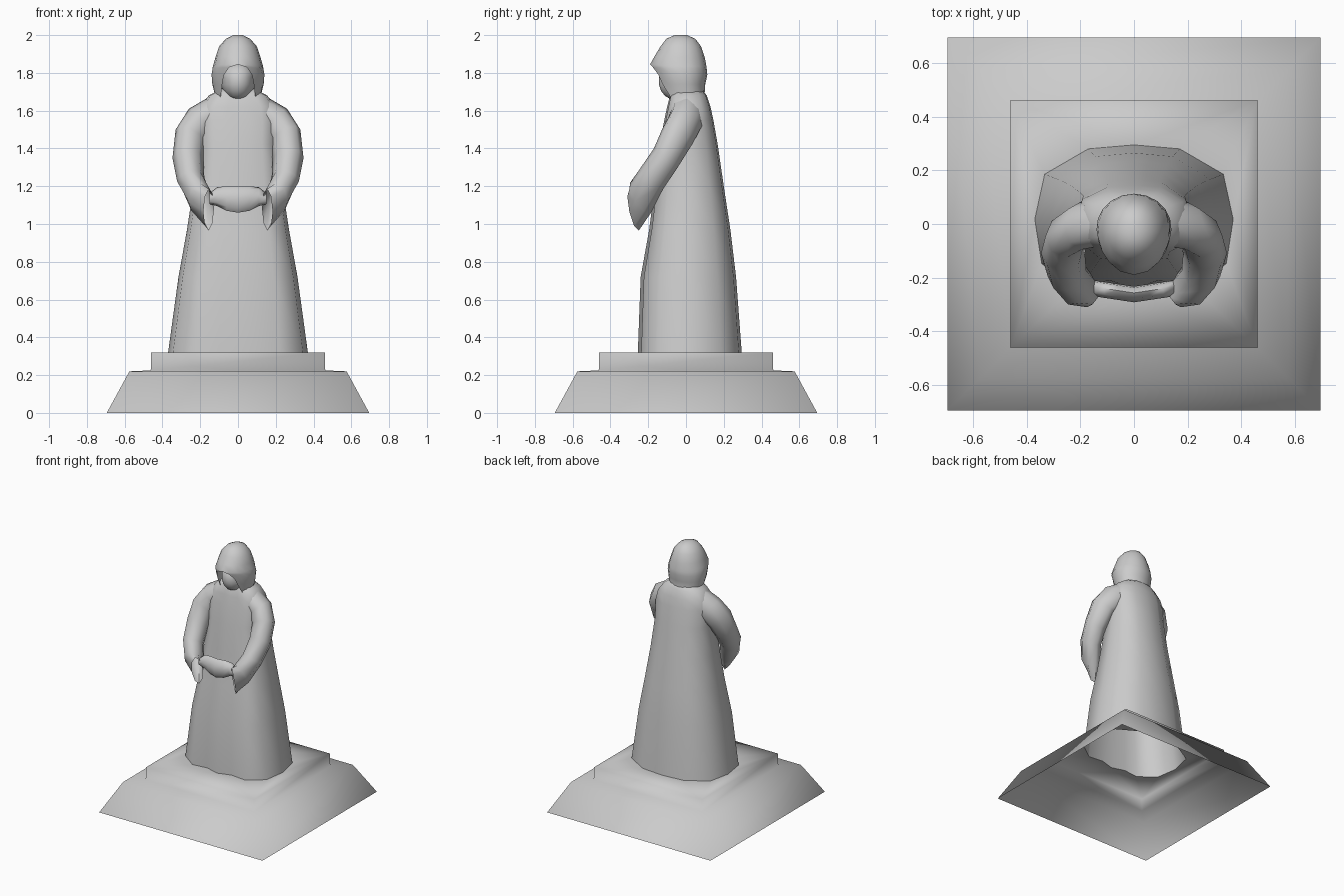
import bpy, bmesh
from math import sin, cos, pi, radians
from mathutils import Vector

if "Cube" in bpy.data.objects:
    bpy.data.objects.remove(bpy.data.objects["Cube"])


def finish(name, bm, angle=None):
    bmesh.ops.recalc_face_normals(bm, faces=bm.faces[:])
    me = bpy.data.meshes.new(name)
    bm.to_mesh(me)
    bm.free()
    ob = bpy.data.objects.new(name, me)
    bpy.context.collection.objects.link(ob)
    for p in me.polygons:
        p.use_smooth = True
    if angle:
        bpy.context.view_layer.objects.active = ob
        ob.select_set(True)
        bpy.ops.object.shade_smooth_by_angle(angle=radians(angle))
        ob.select_set(False)
    return ob


def loft(name, rings, closed=True, cap_start=False, cap_end=False, angle=None):
    bm = bmesh.new()
    loops = [[bm.verts.new(p) for p in r] for r in rings]
    n = len(loops[0])
    for a, b in zip(loops, loops[1:]):
        for i in range(n if closed else n - 1):
            j = (i + 1) % n
            bm.faces.new((a[i], a[j], b[j], b[i]))
    if cap_start:
        bm.faces.new(loops[0])
    if cap_end:
        bm.faces.new(loops[-1])
    bmesh.ops.remove_doubles(bm, verts=bm.verts[:], dist=0.0005)
    return finish(name, bm, angle)


# Robe cross-section: one half, unit width, back +1 to front -1, mirrored
HALF = [(0, 1), (.46, .95), (.9, .63), (1, .06), (.93, -.58),
        (.6, -.93), (.28, -.88), (0, -1)]
SECTION = HALF + [(-x, y) for x, y in HALF[-2:0:-1]]


def robe_ring(z, w, back, front):
    return [(x * w, y * (back if y > 0 else -front), z) for x, y in SECTION]


# Robe body up to the shoulders
robe = [(.32, .37, .295, -.255), (.72, .315, .265, -.24), (.97, .27, .235, -.195),
        (1.2, .235, .20, -.165), (1.42, .21, .168, -.14), (1.55, .215, .145, -.115),
        (1.62, .20, .13, -.10), (1.68, .155, .11, -.085), (1.72, .08, .08, -.06)]
loft("robe", [robe_ring(*r) for r in robe], cap_end=True, angle=60)

# Stepped square plinth, hollow below, its top joined round the robe hem
bm = bmesh.new()
loops = []
for h, z in [(.695, 0), (.575, .22), (.462, .225), (.46, .32)]:
    loops.append([bm.verts.new((sx * h, sy * h, z))
                  for sx, sy in [(-1, -1), (1, -1), (1, 1), (-1, 1)]])
for a, b in zip(loops, loops[1:]):
    for i in range(4):
        j = (i + 1) % 4
        bm.faces.new((a[i], a[j], b[j], b[i]))
hem = [bm.verts.new(p) for p in robe_ring(*robe[0])]
edges = [bm.edges.new((hem[i], hem[i - 1])) for i in range(len(hem))]
edges += [bm.edges.get((loops[-1][i], loops[-1][i - 1])) for i in range(4)]
bmesh.ops.triangle_fill(bm, edges=edges, use_beauty=True, normal=(0, 0, 1))
finish("plinth", bm)


def tube_ring(c, u, v, n=8):
    c, u, v = Vector(c), Vector(u), Vector(v)
    return [c + u * cos(2 * pi * i / n) + v * sin(2 * pi * i / n) for i in range(n)]


# Sleeved arms: centre, outward half-axis, front/up half-axis
arm = [((.11, .01, 1.59), (.03, 0, .09), (0, -.09, .01)),
       ((.195, -.005, 1.54), (.065, 0, .07), (0, -.09, .02)),
       ((.25, -.045, 1.465), (.08, 0, .035), (0, -.08, .04)),
       ((.265, -.11, 1.345), (.082, 0, .005), (0, -.06, .055)),
       ((.25, -.185, 1.235), (.072, -.01, -.01), (0, -.065, .048)),
       ((.205, -.24, 1.14), (.058, -.03, -.02), (0, -.055, .08)),
       ((.155, -.275, 1.075), (.028, -.025, -.01), (0, -.025, .11))]
for side, s in (("left", 1), ("right", -1)):
    rings = [[(p.x * s, p.y, p.z) for p in tube_ring(*r)] for r in arm]
    loft(side + "_sleeve", rings, angle=70)

# Joined hands between the cuffs
hands = []
for x, z, r in [(-.15, 1.135, .03), (-.11, 1.145, .05), (-.06, 1.135, .065), (0, 1.13, .07),
                (.06, 1.135, .065), (.11, 1.145, .05), (.15, 1.135, .03)]:
    hands.append(tube_ring((x, -.262 + abs(x) * .15, z), (0, -.03, .005), (0, .005, r)))
loft("hands", hands, cap_start=True, cap_end=True, angle=60)


# Hood: rings open at the front below the brim, closed above it
def hood_ring(z, w, cy, back, front, tmax, lift, n=16):
    pts = []
    for i in range(n + 1):
        t = radians(tmax) * (2 * i / n - 1)
        d = back if cos(t) > 0 else front
        pts.append((w * sin(t), cy + d * cos(t), z + lift * max(0, -cos(t))))
    return pts


hood = [(1.60, .12, .0, .12, .11, 115, 0), (1.68, .122, 0, .098, .13, 132, 0),
        (1.74, .136, -.01, .112, .145, 142, 0), (1.79, .14, -.015, .128, .155, 148, 0),
        (1.82, .137, -.02, .13, .165, 160, .01), (1.835, .133, -.02, .128, .17, 180, .01),
        (1.88, .12, -.025, .125, .14, 180, .01), (1.94, .1, -.03, .11, .105, 180, 0),
        (1.98, .065, -.03, .08, .075, 180, 0), (2.0, .025, -.03, .035, .03, 180, 0),
        (2.0, 0, -.03, 0, 0, 180, 0)]
loft("hood", [hood_ring(*r) for r in hood], closed=False, angle=70)

# Face set back inside the hood
bm = bmesh.new()
bmesh.ops.create_uvsphere(bm, u_segments=14, v_segments=9, radius=1)
for v in bm.verts:
    v.co = Vector((v.co.x * .095, -.05 + v.co.y * .095, 1.755 + v.co.z * .1))
    if v.co.y < -.05 and v.co.z < 1.78:
        v.co.x *= .85
finish("face", bm)
